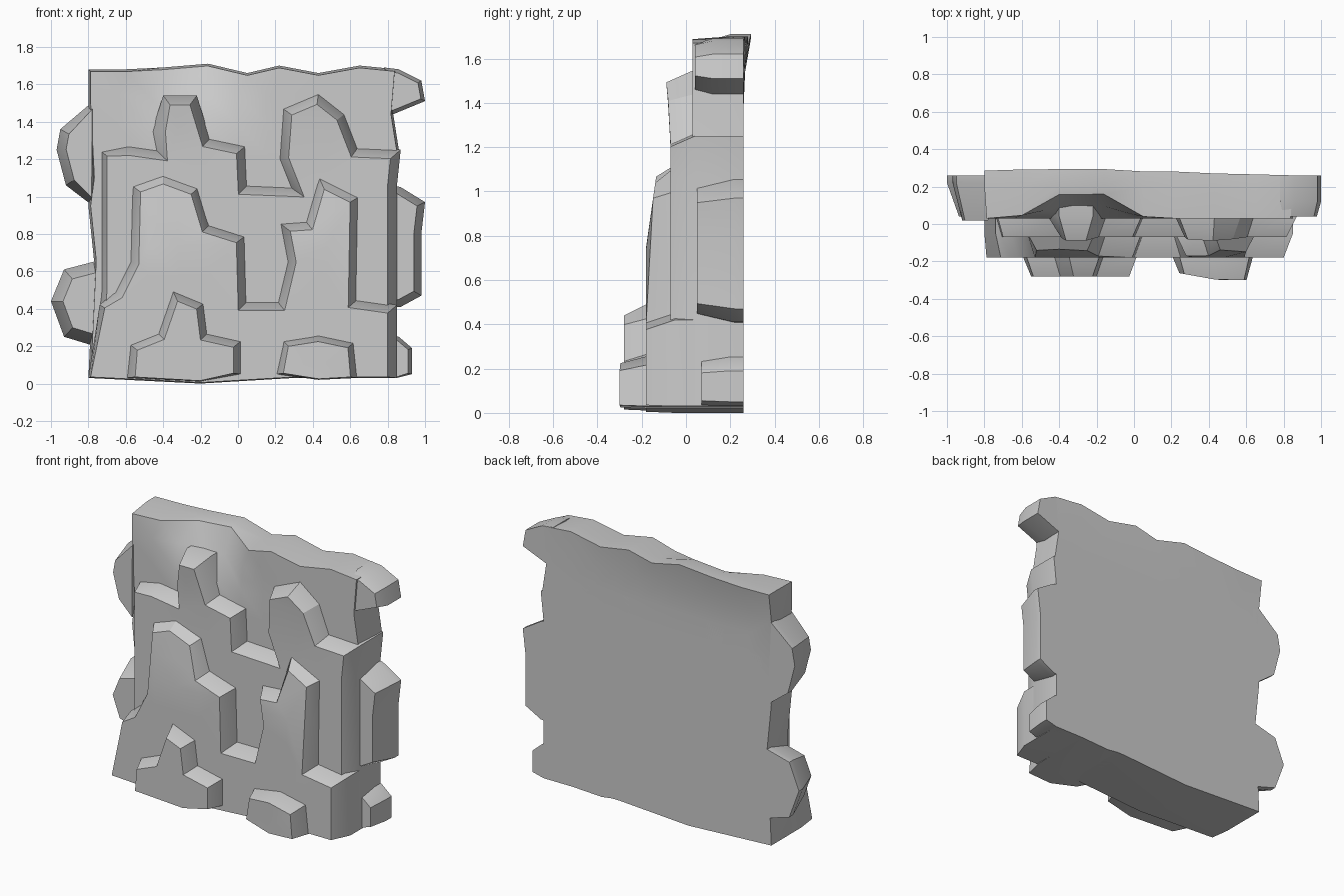
import bpy, bmesh, math
from mathutils import Vector
from mathutils.geometry import delaunay_2d_cdt

if "Cube" in bpy.data.objects:
    bpy.data.objects.remove(bpy.data.objects["Cube"])


def inset(pts, d):
    """Move a counter-clockwise x/z outline inward; a third value overrides the width."""
    out, n = [], len(pts)
    for i, p in enumerate(pts):
        a, b, c = (Vector(pts[j % n][:2]) for j in (i - 1, i, i + 1))
        e1, e2 = (b - a).normalized(), (c - b).normalized()
        n1, n2 = Vector((-e1.y, e1.x)), Vector((-e2.y, e2.x))
        m = (n1 + n2) / max(1 + n1.dot(n2), 0.6)
        q = b + m * (p[2] if len(p) > 2 else d)
        if b.y < 0.1:
            q.y = b.y + 0.005          # keep the foot flat
        out.append(q)
    return out


def cap(bm, ring, depth):
    """Fill an outline with a triangulated sheet following depth(x, z)."""
    n = len(ring)
    grid = [Vector((-0.96 + 0.16 * i, 0.1 + 0.16 * j)) for i in range(13) for j in range(11)]
    grid = [g for g in grid if min((g - r).length for r in ring) > 0.07]
    edges = [(i, (i + 1) % n) for i in range(n)]
    vs, _, fs, *_ = delaunay_2d_cdt(list(ring) + grid, edges, [], 1, 1e-5)
    made = {}
    for f in fs:
        for k in f:
            if k not in made:
                made[k] = bm.verts.new((vs[k].x, depth(*vs[k]), vs[k].y))
        bm.faces.new([made[k] for k in f])


def rock(name, pts, rim, front, d=0.05, back=lambda x, z: 0.26):
    """Rock layer: straight sides from back to rim, then a chamfer to the front sheet."""
    area = sum(pts[i - 1][0] * pts[i][1] - pts[i][0] * pts[i - 1][1] for i in range(len(pts)))
    if area < 0:
        pts = pts[::-1]
    outer, inner = [Vector(p[:2]) for p in pts], inset(pts, d)
    bm = bmesh.new()
    rings = [(outer, back), (outer, lambda x, z: rim), (inner, front)]
    rows = [[bm.verts.new((p.x, f(p.x, p.y), p.y)) for p in r] for r, f in rings]
    n = len(pts)
    for lo, hi in zip(rows, rows[1:]):
        for i in range(n):
            j = (i + 1) % n
            bm.faces.new((lo[i], lo[j], hi[j], hi[i]))
    cap(bm, outer, back)
    cap(bm, inner, front)
    bmesh.ops.remove_doubles(bm, verts=bm.verts, dist=1e-4)
    bmesh.ops.recalc_face_normals(bm, faces=bm.faces)
    me = bpy.data.meshes.new(name)
    bm.to_mesh(me)
    bm.free()
    ob = bpy.data.objects.new(name, me)
    bpy.context.collection.objects.link(ob)
    bpy.ops.object.select_all(action='DESELECT')
    ob.select_set(True)
    bpy.context.view_layer.objects.active = ob
    bpy.ops.object.shade_smooth_by_angle(angle=math.radians(28))


def clamp(v):
    return max(0.0, min(1.0, v))


# Back slab with wavy top; its front is scooped near the top left
rock("cliff_slab",
     [(-0.8, 0.03), (0.85, 0.03), (0.85, 1.06), (0.86, 1.25), (0.83, 1.44), (0.85, 1.68),
      (0.65, 1.70), (0.43, 1.66), (0.22, 1.70), (0.05, 1.66), (-0.16, 1.71), (-0.4, 1.69),
      (-0.6, 1.68), (-0.8, 1.68), (-0.8, 1.5), (-0.78, 1.1), (-0.8, 0.95), (-0.77, 0.66)],
     0.2, lambda x, z: 0.03 + 0.14 * clamp(1.4 - abs(x + 0.28) / 0.25) * clamp((z - 1.4) / 0.28),
     0.012, lambda x, z: 0.26 + 0.035 * clamp((z - 1.5) / 0.2) * clamp(1.2 - abs(x + 0.4)))

# Upper ledge
rock("upper_ledge",
     [(-0.8, 0.03), (0.85, 0.03), (0.85, 0.44), (0.85, 1.06), (0.87, 1.25), (0.64, 1.26),
      (0.57, 1.44), (0.43, 1.55), (0.24, 1.47), (0.22, 1.2), (0.28, 1.05), (0.05, 1.06),
      (0.04, 1.27), (-0.15, 1.31), (-0.22, 1.54), (-0.40, 1.54), (-0.46, 1.35, 0.07),
      (-0.44, 1.25), (-0.58, 1.27), (-0.73, 1.24, 0.03), (-0.73, 0.9, 0.03), (-0.73, 0.5, 0.03)],
     0.04, lambda x, z: -0.07 - 0.02 * clamp((z - 1.3) / 0.2))

# Middle ledge
rock("middle_ledge",
     [(-0.8, 0.03, 0.01), (-0.2, 0.0), (0.3, 0.03), (0.85, 0.03), (0.85, 0.42), (0.64, 0.45),
      (0.65, 1.0), (0.43, 1.11), (0.36, 0.87), (0.22, 0.86), (0.26, 0.65), (0.21, 0.44),
      (0.05, 0.44), (0.04, 0.79), (-0.15, 0.85), (-0.21, 1.05), (-0.4, 1.12), (-0.57, 1.06),
      (-0.58, 0.65), (-0.66, 0.49), (-0.74, 0.42, 0.03)],
     -0.05, lambda x, z: -0.18 + 0.05 * clamp((z - 0.75) / 0.35))

# Boulders at the foot
rock("foot_boulder_left",
     [(-0.6, 0.03), (-0.2, 0.01), (0.02, 0.05), (0.02, 0.23), (-0.16, 0.27), (-0.18, 0.43),
      (-0.35, 0.5), (-0.43, 0.27), (-0.58, 0.21)],
     -0.16, lambda x, z: -0.28, 0.045)
rock("foot_boulder_right",
     [(0.2, 0.05), (0.43, 0.02), (0.64, 0.03), (0.62, 0.22), (0.43, 0.26), (0.24, 0.23)],
     -0.16, lambda x, z: -0.255 - 0.09 * clamp((x - 0.2) / 0.25) * 0.5, 0.035)

# Side rocks: outline, rim depth, front depth, chamfer width
sides = {
    "side_rock_left_upper": ([(-0.75, 1.53), (-0.95, 1.36), (-0.97, 1.25), (-0.92, 1.06),
                              (-0.75, 0.93)], 0.22, 0.02, 0.05),
    "side_rock_left_lower": ([(-0.7, 0.67), (-0.93, 0.61), (-1.0, 0.44), (-0.93, 0.25),
                              (-0.7, 0.18)], 0.22, 0.04, 0.06),
    "side_rock_right_top": ([(0.78, 1.69), (0.86, 1.68), (0.98, 1.62), (1.0, 1.51),
                             (0.83, 1.44), (0.78, 1.45)], 0.12, 0.04, 0.02),
    "side_rock_right_middle": ([(0.75, 1.08), (0.87, 1.05), (1.0, 0.97), (0.98, 0.8),
                                (0.98, 0.47), (0.87, 0.41), (0.75, 0.4)], 0.22, 0.05, 0.04),
    "side_rock_right_low": ([(0.75, 0.28), (0.86, 0.25), (0.93, 0.19), (0.93, 0.05),
                             (0.85, 0.03), (0.75, 0.03)], 0.2, 0.07, 0.02),
}
for name, (pts, rim, front, d) in sides.items():
    rock(name, pts, rim, lambda x, z, f=front: f, d)
